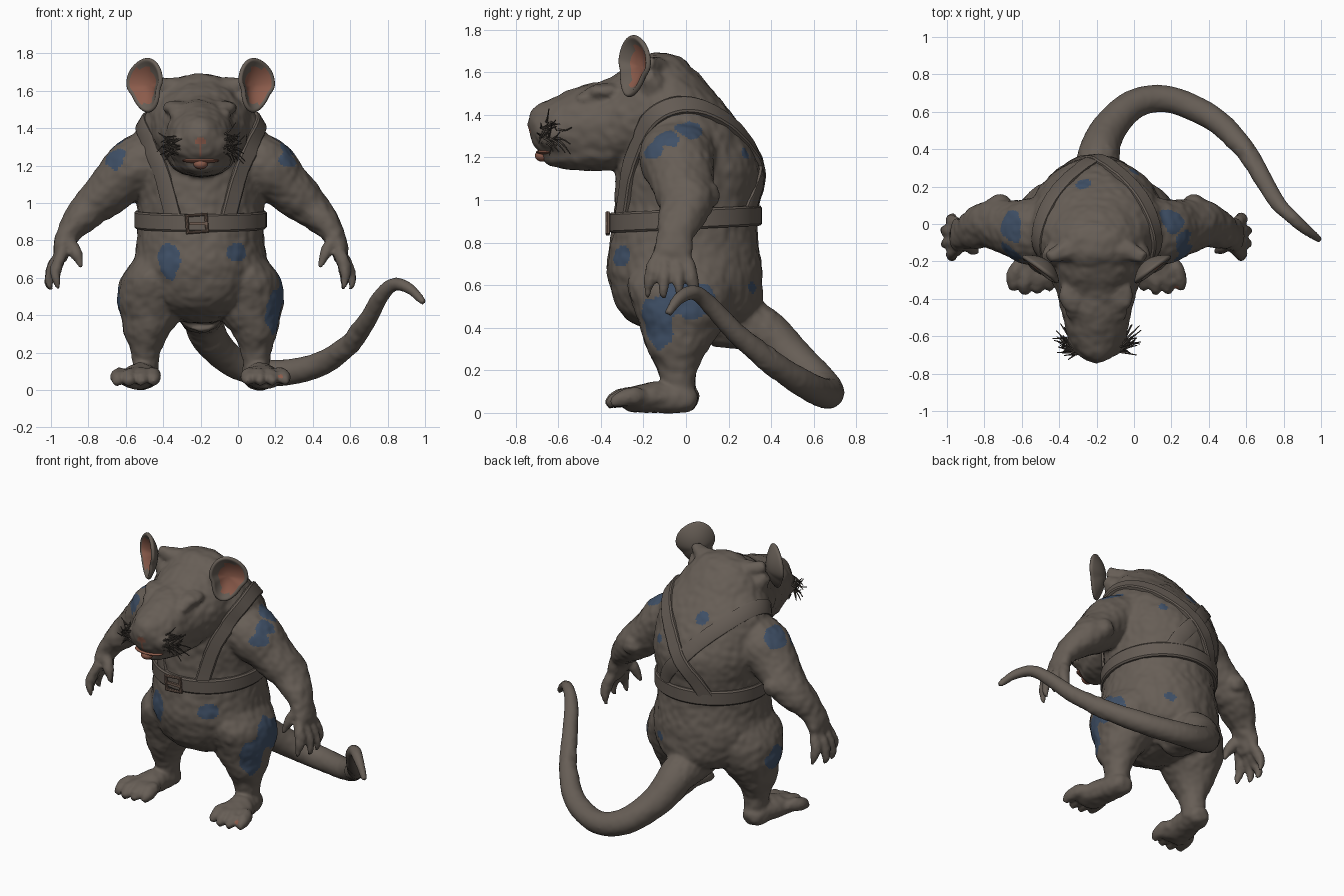
import bpy, bmesh, math, random
from mathutils import Vector, Matrix, noise
from mathutils.bvhtree import BVHTree

if "Cube" in bpy.data.objects:
    bpy.data.objects.remove(bpy.data.objects["Cube"])
random.seed(4)
CENTRE = -0.2  # the tail pushes the body off the middle
X, Y, Z = Vector((1, 0, 0)), Vector((0, 1, 0)), Vector((0, 0, 1))


def material(name, r, g, b):
    m = bpy.data.materials.new(name)
    m.use_nodes = True
    m.diffuse_color = (r, g, b, 1)
    node = m.node_tree.nodes["Principled BSDF"]
    node.inputs["Base Color"].default_value = (r, g, b, 1)
    node.inputs["Roughness"].default_value = 0.9
    return m


FUR = material("grey brown fur", 0.135, 0.112, 0.093)
STRAP = material("worn leather", 0.127, 0.105, 0.088)
BLUE = material("blue patch", 0.05, 0.08, 0.135)
PINK = material("pink skin", 0.26, 0.105, 0.07)
DARK = material("dark whisker", 0.07, 0.058, 0.048)
BRASS = material("dull buckle", 0.16, 0.108, 0.082)


def make(name, bm, mats):
    me = bpy.data.meshes.new(name)
    bm.to_mesh(me)
    bm.free()
    ob = bpy.data.objects.new(name, me)
    bpy.context.collection.objects.link(ob)
    ob.location.x = CENTRE
    for m in mats:
        me.materials.append(m)
    return ob


def smooth(ob, angle=40):
    bpy.ops.object.select_all(action="DESELECT")
    ob.select_set(True)
    bpy.context.view_layer.objects.active = ob
    bpy.ops.object.shade_smooth_by_angle(angle=math.radians(angle))


def spline(points, steps=6):
    """Smooth path through points of any size."""
    p = [Vector(q) for q in points]
    p = [p[0] * 2 - p[1]] + p + [p[-1] * 2 - p[-2]]
    out = []
    for i in range(1, len(p) - 2):
        a, b, c, d = p[i - 1:i + 3]
        for k in range(steps):
            t = k / steps
            out.append((b * 2 + (c - a) * t + (a * 2 - b * 5 + c * 4 - d) * t * t
                        + (b * 3 - a - c * 3 + d) * t ** 3) / 2)
    return out + [p[-2]]


def loft(bm, sections, ref=Y, axes=None, side=1, n=20):
    """Skin ellipses (x, y, z, radius a, radius b) along a smooth path."""
    pts = spline([(s[0] * side,) + tuple(s[1:]) for s in sections])
    rings = []
    for i, p in enumerate(pts):
        c = Vector(p[:3])
        t = Vector(pts[min(i + 1, len(pts) - 1)][:3]) - Vector(pts[max(i - 1, 0)][:3])
        if axes:
            a, b = axes
        else:
            a = t.cross(ref).normalized()
            b = a.cross(t).normalized()
        ra, rb = max(p[3], 0.005), max(p[-1], 0.005)
        rings.append([bm.verts.new(c + a * ra * math.cos(w) + b * rb * math.sin(w))
                      for w in (2 * math.pi * k / n for k in range(n))])
    for lo, hi in zip(rings, rings[1:]):
        for k in range(n):
            bm.faces.new((lo[k], lo[(k + 1) % n], hi[(k + 1) % n], hi[k]))
    bm.faces.new(rings[0][::-1])
    bm.faces.new(rings[-1])


def blob(bm, pos, size):
    bmesh.ops.create_uvsphere(bm, u_segments=20, v_segments=12, radius=1,
                              matrix=Matrix.Translation(pos) @ Matrix.Diagonal((*size, 1)))


# ---- body: all flesh masses fused into one skin
bm = bmesh.new()
torso = [(.36, .08, -.12, .16), (.42, .23, -.25, .3), (.5, .32, -.325, .355), (.65, .36, -.37, .36),
         (.8, .34, -.36, .34), (.9, .335, -.34, .335), (1.0, .34, -.335, .345), (1.15, .36, -.33, .355),
         (1.3, .36, -.31, .29), (1.4, .34, -.31, .225), (1.5, .28, -.3, .14), (1.6, .21, -.27, .055),
         (1.67, .12, -.2, -.02), (1.69, .03, -.14, -.09)]
loft(bm, [(0, (f + b) / 2, z, w, (b - f) / 2) for z, w, f, b in torso], axes=(X, Y), n=32)
head = [(-.735, 1.345, .04, .05), (-.705, 1.34, .09, .1), (-.62, 1.33, .15, .155), (-.5, 1.34, .18, .195),
        (-.38, 1.35, .21, .215), (-.25, 1.4, .255, .24), (-.1, 1.43, .28, .24), (.05, 1.42, .24, .18)]
loft(bm, [(0, y, z, w, h) for y, z, w, h in head], axes=(X, Z), n=28)
loft(bm, [(0, -.67, 1.2, .03, .02), (0, -.62, 1.2, .09, .04), (0, -.5, 1.22, .15, .08), (0, -.35, 1.24, .18, .1)],
     axes=(X, Z))
loft(bm, [(0, .15, .45, .14), (.01, .35, .39, .115), (.06, .5, .26, .095), (.2, .64, .135, .08),
          (.39, .665, .09, .072), (.62, .565, .13, .067), (.79, .4, .24, .057), (.89, .24, .37, .049),
          (.97, .11, .51, .042), (1.04, .04, .565, .036), (1.12, -.03, .54, .03), (1.195, -.085, .465, .018)], ref=Z)
for s in (-1, 1):
    # arm, hand and spread fingers
    loft(bm, [(.16, -.03, 1.24, .17, .18), (.34, -.04, 1.195, .165, .18), (.46, -.02, 1.09, .133, .15),
              (.57, 0, .99, .11, .13), (.66, -.03, .9, .083, .105), (.71, -.05, .83, .063, .085),
              (.74, -.06, .76, .05, .09), (.755, -.065, .69, .035, .085)], side=s)
    blob(bm, (s * .52, .11, 1.02), (.06, .05, .06))
    for k in (-1.5, -.5, .5, 1.5):
        y = -.07
        loft(bm, [(.74, y + .042 * k, .74, .032), (.795 - .01 * k * k, y + .06 * k, .65, .034),
                  (.815 - .02 * k * k, y + .072 * k, .58, .022), (.805 - .02 * k * k, y + .074 * k, .535, .01)],
             side=s, n=10)
    loft(bm, [(.71, -.1, .8, .038), (.665, -.13, .73, .032), (.635, -.15, .65, .012)], side=s, n=10)
    # leg, foot and toes
    loft(bm, [(.2, -.02, .74, .13, .2), (.245, -.03, .6, .18, .25), (.265, -.02, .47, .182, .22),
              (.265, -.025, .38, .16, .185), (.29, -.04, .3, .12, .145), (.295, -.04, .22, .087, .1),
              (.295, -.035, .14, .073, .078), (.295, -.03, .05, .07, .07)], axes=(X, Y), side=s)
    loft(bm, [(.295, .05, .05, .04, .035), (.3, .01, .06, .07, .06), (.32, -.12, .072, .085, .072),
              (.34, -.24, .065, .1, .062), (.345, -.29, .06, .08, .05)], ref=Z, side=s)
    for k in (-1.5, -.5, .5, 1.5):
        y = .02 * abs(k)
        loft(bm, [(.335 + .045 * k, -.2, .075, .038), (.345 + .058 * k, -.29 + y, .077, .046),
                  (.35 + .064 * k, -.345 + y, .06, .038), (.35 + .067 * k, -.38 + y, .035, .018)],
             ref=Z, side=s, n=10)
    # face masses: closed eyelid, brow, whisker pad, ear roots
    blob(bm, (s * .115, -.46, 1.475), (.05, .055, .035))
    blob(bm, (s * .13, -.38, 1.51), (.07, .09, .04))
    blob(bm, (s * .07, -.62, 1.31), (.09, .09, .085))
    loft(bm, [(.08, -.13, 1.58, .1), (.18, -.15, 1.62, .055), (.26, -.18, 1.65, .03)], side=s)
    loft(bm, [(.15, -.15, 1.48, .1), (.22, -.16, 1.54, .07), (.27, -.185, 1.59, .03)], side=s)
blob(bm, (0, -.715, 1.355), (.05, .03, .035))

body = make("body", bm, [FUR, BLUE, PINK])
mod = body.modifiers.new("fuse", "REMESH")
mod.mode = "VOXEL"
mod.voxel_size = 0.012
mod = body.modifiers.new("soften", "SMOOTH")
mod.iterations = 5
graph = bpy.context.evaluated_depsgraph_get()
skin = bpy.data.meshes.new_from_object(body.evaluated_get(graph))
body.modifiers.clear()
body.data = skin
skin.name = "body"
skin.materials.clear()
for m in (FUR, BLUE, PINK):
    skin.materials.append(m)
tree = BVHTree.FromPolygons([v.co for v in skin.vertices], [p.vertices for p in skin.polygons])

# lumpy hide, with a smoother tail
lumps = []
for v in skin.vertices:
    bump = .006 * noise.noise(v.co * 9) + .005 * noise.noise(v.co * 24)
    lumps.append(v.co + v.normal * bump * (.3 if v.co.y > .42 or v.co.x > .85 else 1))
for v, co in zip(skin.vertices, lumps):
    v.co = co

# ragged blue patches, pink nose tip and pink toe
patches = [(-.17, -.34, .69, .06, .12, .1), (.2, -.33, .74, .05, .1, .05), (.42, -.13, 1.22, .1, .06, .05),
           (.42, -.07, 1.28, .1, .07, .05), (.41, .01, 1.33, .1, .07, .045), (-.43, -.12, 1.22, .08, .1, .07),
           (-.43, -.02, 1.25, .08, .1, .09), (.45, 0, .53, .12, .15, .11),
           (.44, -.15, .42, .13, .09, .13), (-.45, -.02, .48, .08, .09, .08), (-.07, .22, 1.4, .035, .05, .04),
           (.21, .3, 1.22, .03, .05, .03), (.19, .33, .59, .045, .06, .035)]


def within(c, p):
    return sum(((c[i] - p[i]) / p[i + 3]) ** 2 for i in range(3))


for p in skin.polygons:
    c = p.center
    edge = 1 + .8 * noise.noise(c * 13)
    if any(within(c, q) < edge for q in patches):
        p.material_index = 1
    elif (any(within(c, q) < 1 for q in ((0, -.74, 1.33, .028, .03, .022), (.43, -.33, .07, .02, .02, .015)))
          or (abs(c.x) < .008 and c.y < -.66 and 1.25 < c.z < 1.34)):
        p.material_index = 2
skin.shade_smooth()


# ---- belt and crossed braces lying on the hide
def ribbon(name, pts, normals, width, thick, closed=False):
    bm = bmesh.new()
    n, rows = len(pts), []
    for i, (p, nor) in enumerate(zip(pts, normals)):
        ahead = pts[(i + 1) % n] if closed else pts[min(i + 1, n - 1)]
        behind = pts[i - 1] if closed else pts[max(i - 1, 0)]
        across = (ahead - behind).cross(nor).normalized() * width / 2
        rows.append([bm.verts.new(p + across * a + nor * d) for a, d in
                     ((-1, -.02), (-1, thick * .6), (-.8, thick), (.8, thick), (1, thick * .6), (1, -.02))])
    for i in range(n if closed else n - 1):
        lo, hi = rows[i], rows[(i + 1) % n]
        for k in range(6):
            bm.faces.new((lo[k], lo[(k + 1) % 6], hi[(k + 1) % 6], hi[k]))
    if not closed:
        bm.faces.new(rows[0])
        bm.faces.new(rows[-1][::-1])
    bmesh.ops.recalc_face_normals(bm, faces=bm.faces)
    smooth(make(name, bm, [STRAP]), 35)


dirs = [Vector((math.cos(a), math.sin(a), 0)) for a in (2 * math.pi * k / 72 for k in range(72))]
ribbon("belt", [tree.ray_cast(Z * (.91 + .017 * d.y), d)[0] for d in dirs], dirs, .095, .02, True)

for s, name in ((-1, "right_brace"), (1, "left_brace")):
    guide = spline([(s * x, y, z) for x, y, z in (
        (.165, -.34, .92), (.235, -.31, 1.15), (.315, -.2, 1.36), (.32, -.03, 1.45), (.25, .18, 1.42),
        (.1, .31, 1.28), (0, .36, 1.16), (-.1, .37, 1.05), (-.19, .34, .92))], 7)
    hits = [tree.find_nearest(g)[:2] for g in guide]
    ribbon(name, [h[0] for h in hits], [h[1] for h in hits], .092, .014 + .003 * s)

# ---- buckle
bpy.ops.mesh.primitive_torus_add(major_segments=4, minor_segments=8, major_radius=.064, minor_radius=.011)
buckle = bpy.context.object
buckle.name = "buckle"
buckle.data.transform(Matrix.Rotation(math.pi / 2, 4, "X") @ Matrix.Rotation(math.pi / 4, 4, "Z"))
buckle.location = (CENTRE - .02, -.368, .89)
buckle.rotation_euler.y = -.08
buckle.scale.x = 1.15
buckle.data.materials.append(BRASS)
bm = bmesh.new()
bmesh.ops.create_cube(bm, size=1, matrix=Matrix.Translation((-.01, -.372, .89)) @ Matrix.Diagonal((.1, .014, .016, 1)))
make("buckle_prong", bm, [BRASS])

# ---- cupped ears, pink towards the outer edge, with a furry rim and back
for s, name in ((-1, "right_ear"), (1, "left_ear")):
    face = Vector((s * .6, -.8, .05)).normalized()
    up = Vector((s * .2, 0, 1))
    up = (up - face * up.dot(face)).normalized()
    across = up.cross(face) * s
    bm = bmesh.new()
    rings = []
    for r in (.15, .35, .55, .75, .9, 1):
        ring = []
        for k in range(28):
            a = 2 * math.pi * k / 28
            edge = r * (1 + .06 * math.sin(3 * a + 1) * r)
            low = .78 if math.sin(a) < 0 else 1
            ring.append(bm.verts.new(Vector((s * .29, -.24, 1.63)) + across * .11 * low * edge * math.cos(a)
                                     + up * .137 * edge * math.sin(a) + face * (.055 * r * r - .03)))
        rings.append(ring)
    bm.faces.new(rings[0])
    for j, (lo, hi) in enumerate(zip(rings, rings[1:])):
        for k in range(28):
            f = bm.faces.new((lo[k], hi[k], hi[(k + 1) % 28], lo[(k + 1) % 28]))
            f.material_index = 1 if j > 2 + round(math.cos(2 * math.pi * (k + .5) / 28)) else 0
    bmesh.ops.recalc_face_normals(bm, faces=bm.faces)
    bm.faces.ensure_lookup_table()
    if bm.faces[0].normal.dot(face) < 0:
        bmesh.ops.reverse_faces(bm, faces=bm.faces)
    ear = make(name, bm, [PINK, FUR])
    mod = ear.modifiers.new("thickness", "SOLIDIFY")
    mod.thickness = .024
    mod.material_offset = mod.material_offset_rim = 1
    ear.modifiers.new("round", "SUBSURF").levels = 1
    smooth(ear, 60)

# ---- tongue and lip
bm = bmesh.new()
blob(bm, (0, -.675, 1.208), (.038, .035, .028))
blob(bm, (0, -.65, 1.226), (.1, .055, .014))
smooth(make("tongue", bm, [PINK]))

# ---- whiskers
cu = bpy.data.curves.new("whiskers", "CURVE")
cu.dimensions = "3D"
cu.bevel_depth = .005
cu.bevel_resolution = 1
cu.materials.append(DARK)
for s in (-1, 1):
    for k in range(24):
        root = Vector((s * random.uniform(.1, .18), random.uniform(-.72, -.6), random.uniform(1.26, 1.37)))
        p = tree.find_nearest(root)[0]
        step = Vector((s * random.uniform(.01, .03), random.uniform(-.012, .025), random.uniform(-.012, .012)))
        sp = cu.splines.new("POLY")
        sp.points.add(3)
        for i, q in enumerate(sp.points):
            q.co = (*(p + step * i - Z * .004 * i * i * (k % 3 - 1)), 1)
            q.radius = 1.1 - .2 * i
whiskers = bpy.data.objects.new("whiskers", cu)
whiskers.location.x = CENTRE
bpy.context.collection.objects.link(whiskers)
